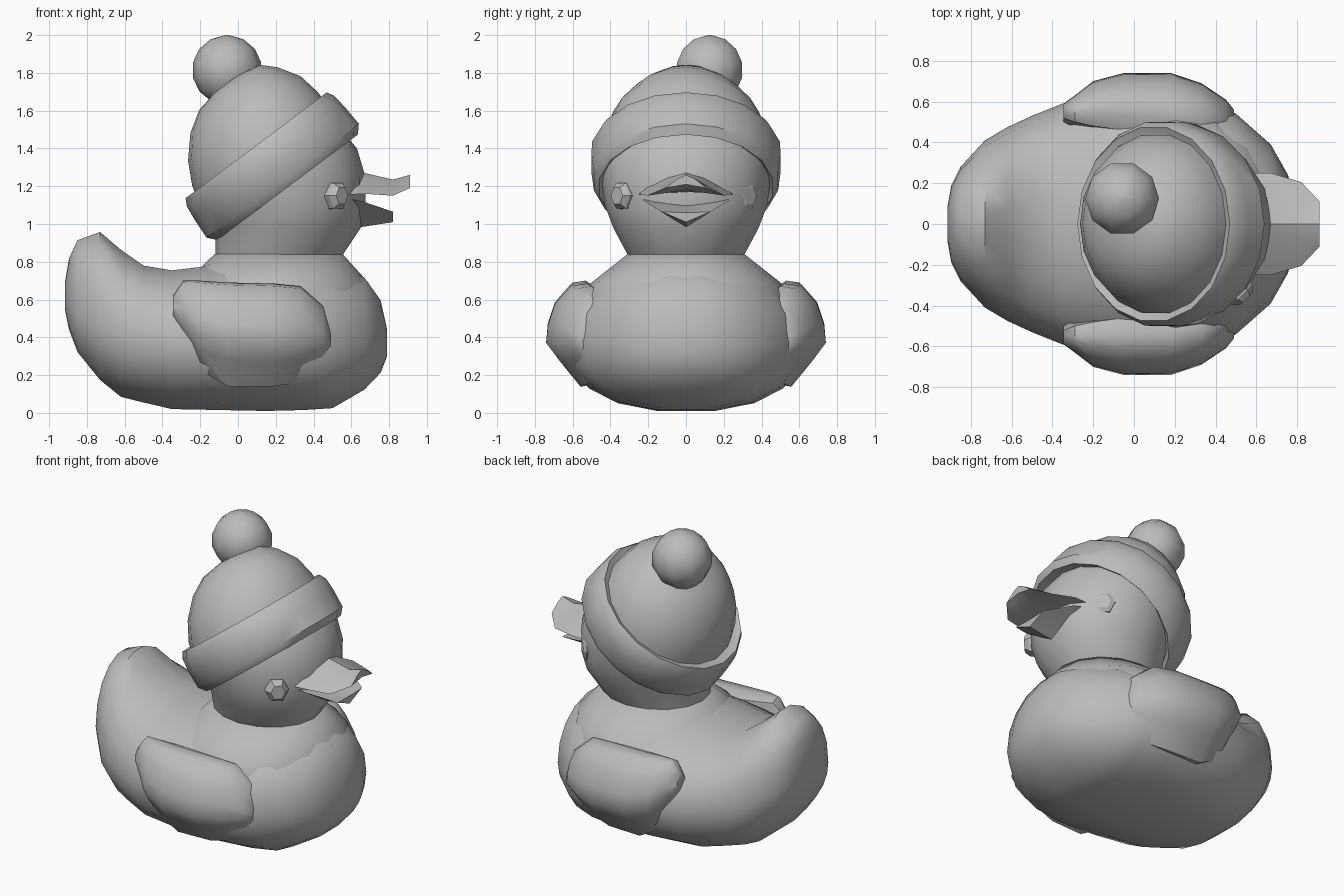
import bpy, math
from mathutils import Vector

grey = bpy.data.materials.new("plain grey")
grey.diffuse_color = (0.5, 0.5, 0.5, 1)


def loft(name, rings, angle=45):
    """Skin a list of equally sized point rings and cap both ends."""
    n = len(rings[0])
    verts = [p for r in rings for p in r]
    faces = [tuple(range(n))[::-1],
             tuple(range((len(rings) - 1) * n, len(rings) * n))]
    for i in range(len(rings) - 1):
        for j in range(n):
            k = (j + 1) % n
            a, b = i * n, (i + 1) * n
            faces.append((a + j, a + k, b + k, b + j))
    mesh = bpy.data.meshes.new(name)
    mesh.from_pydata(verts, [], faces)
    obj = bpy.data.objects.new(name, mesh)
    bpy.context.collection.objects.link(obj)
    mesh.materials.append(grey)
    bpy.context.view_layer.objects.active = obj
    obj.select_set(True)
    bpy.ops.object.mode_set(mode='EDIT')
    bpy.ops.mesh.select_all(action='SELECT')
    bpy.ops.mesh.normals_make_consistent(inside=False)
    bpy.ops.object.mode_set(mode='OBJECT')
    bpy.ops.object.shade_smooth_by_angle(angle=math.radians(angle))
    obj.select_set(False)
    return obj


def circle(n):
    return [(math.cos(2 * math.pi * i / n), math.sin(2 * math.pi * i / n)) for i in range(n)]


def power(v, e):
    return math.copysign(abs(v) ** e, v)


def z_ring(z, cx, rx, ry, n=16):
    return [(cx + rx * c, ry * s, z) for c, s in circle(n)]


# Body with upswept tail: x, bottom, top, half width, height of widest point, upper roundness
stations = [
    (-0.915, 0.54, 0.70, 0.08, 0.61, 1.0), (-0.895, 0.44, 0.82, 0.19, 0.58, 1.0),
    (-0.85, 0.32, 0.92, 0.28, 0.52, 1.0), (-0.73, 0.17, 0.965, 0.41, 0.45, 1.15),
    (-0.62, 0.08, 0.87, 0.475, 0.42, 1.1), (-0.50, 0.05, 0.785, 0.53, 0.40, 1.0),
    (-0.35, 0.015, 0.76, 0.59, 0.38, 0.95), (-0.10, 0.01, 0.79, 0.63, 0.37, 0.95),
    (0.15, 0.005, 0.81, 0.64, 0.37, 0.95), (0.35, 0.01, 0.81, 0.61, 0.37, 0.95),
    (0.50, 0.02, 0.79, 0.54, 0.37, 0.92), (0.67, 0.12, 0.72, 0.39, 0.37, 0.9),
    (0.755, 0.21, 0.60, 0.24, 0.37, 0.95), (0.79, 0.30, 0.44, 0.08, 0.37, 1.0)]
body = []
for x, zb, zt, w, zm, up in stations:
    ring = []
    for c, s in circle(18):
        e = up if s > 0 else 0.82
        h = zt - zm if s > 0 else zm - zb
        ring.append((x, w * power(c, e), zm + h * power(s, 0.95)))
    body.append(ring)
loft("body", body, 50)

# Shoulders rising to the neck
loft("shoulders", [z_ring(0.45, 0.19, 0.53, 0.57), z_ring(0.58, 0.19, 0.525, 0.56),
                   z_ring(0.69, 0.205, 0.485, 0.50), z_ring(0.84, 0.215, 0.34, 0.31)], 50)

# Head
loft("head", [z_ring(0.83, 0.215, 0.335, 0.305), z_ring(0.98, 0.265, 0.385, 0.385),
              z_ring(1.10, 0.26, 0.415, 0.43), z_ring(1.25, 0.24, 0.435, 0.45),
              z_ring(1.40, 0.20, 0.43, 0.44), z_ring(1.53, 0.18, 0.34, 0.35),
              z_ring(1.62, 0.18, 0.18, 0.18)], 50)

# Hat, tilted backwards around its own axis
HAT = Vector((0.18, 0, 1.305))
U, N, Y = Vector((0.8, 0, 0.6)), Vector((-0.6, 0, 0.8)), Vector((0, 1, 0))


def hat_ring(h, ru, ry, off=0.0, n=18):
    return [HAT + N * h + U * (off + ru * c) + Y * (ry * s) for c, s in circle(n)]


loft("hat_band", [hat_ring(-0.09, 0.41, 0.42), hat_ring(-0.138, 0.465, 0.465),
                  hat_ring(-0.095, 0.503, 0.495), hat_ring(0.02, 0.497, 0.508),
                  hat_ring(0.10, 0.488, 0.505), hat_ring(0.14, 0.467, 0.48),
                  hat_ring(0.11, 0.41, 0.42)], 40)
loft("hat_crown", [hat_ring(0.05, 0.43, 0.45), hat_ring(0.17, 0.415, 0.44, 0.015),
                   hat_ring(0.29, 0.373, 0.39, 0.035), hat_ring(0.40, 0.29, 0.30, 0.05),
                   hat_ring(0.47, 0.20, 0.20, 0.07), hat_ring(0.495, 0.07, 0.07, 0.07)], 50)

# Pompom
pom = []
for i in range(8):
    t = math.pi * (0.02 + 0.96 * i / 7)
    pom.append([(-0.058 + 0.185 * math.sin(t) * c, 0.125 + 0.185 * math.sin(t) * s,
                 1.815 - 0.185 * math.cos(t)) for c, s in circle(10)])
loft("pompom", pom, 60)

# Wings fairing into the belly: x, bottom, widest, top, inner y, outer y, belly y
wing = [(-0.345, 0.50, 0.55, 0.62, 0.52, 0.59, 0.53), (-0.29, 0.38, 0.50, 0.70, 0.50, 0.63, 0.54),
        (-0.20, 0.22, 0.42, 0.70, 0.48, 0.70, 0.55), (-0.05, 0.14, 0.38, 0.69, 0.46, 0.74, 0.56),
        (0.18, 0.14, 0.37, 0.685, 0.45, 0.74, 0.55), (0.33, 0.16, 0.37, 0.67, 0.44, 0.69, 0.51),
        (0.45, 0.22, 0.37, 0.57, 0.42, 0.61, 0.47), (0.49, 0.30, 0.37, 0.45, 0.42, 0.56, 0.47)]
for side, label in ((-1, "right"), (1, "left")):
    rings = []
    for x, zb, zm, zt, a, b, f in wing:
        h, w = zt - zm, b - a
        pts = [(a, zt - 0.1 * h), (a + 0.25 * w, zt), (a + 0.55 * w, zt - 0.04 * h),
               (a + 0.84 * w, zm + 0.66 * h), (a + 0.97 * w, zm + 0.3 * h), (b, zm),
               (f + (b - f) * 0.62, zm + (zb - zm) * 0.42), (f, zb), (a - 0.05, zb + 0.03)]
        rings.append([(x, side * y, z) for y, z in pts])
    loft(label + "_wing", rings, 50)

    # Eyes: small faceted nubs
    out = Vector((0.70, side * 0.70, 0.0)).normalized()
    across = Vector((-out.y, out.x, 0))
    base = Vector((0.495, side * 0.31, 1.15))
    reach = 1.0 if side < 0 else 0.5
    loft(label + "_eye",
         [[base + out * d * reach + across * (r * c) + Vector((0, 0, r * 1.1 * s))
           for c, s in circle(6)]
          for d, r in ((-0.06, 0.08), (0.05, 0.07), (0.08, 0.045))], 25)


# Beak halves: x, half width, edge height, top, bottom
def bill(name, sections):
    loft(name, [[(x, -w, e), (x, -w * 0.5, (e + b) / 2), (x, 0, b), (x, w * 0.5, (e + b) / 2),
                 (x, w, e), (x, w * 0.4, e + (t - e) * 0.72), (x, 0, t),
                 (x, -w * 0.4, e + (t - e) * 0.72)]
                for x, w, e, t, b in sections], 25)


bill("upper_beak", [(0.50, 0.25, 1.15, 1.32, 1.16), (0.67, 0.25, 1.16, 1.27, 1.17),
                    (0.82, 0.205, 1.15, 1.235, 1.18), (0.91, 0.11, 1.19, 1.26, 1.21)])
bill("lower_beak", [(0.50, 0.24, 1.15, 1.13, 0.98), (0.66, 0.22, 1.12, 1.10, 0.985),
                    (0.82, 0.13, 1.065, 1.06, 1.01)])
